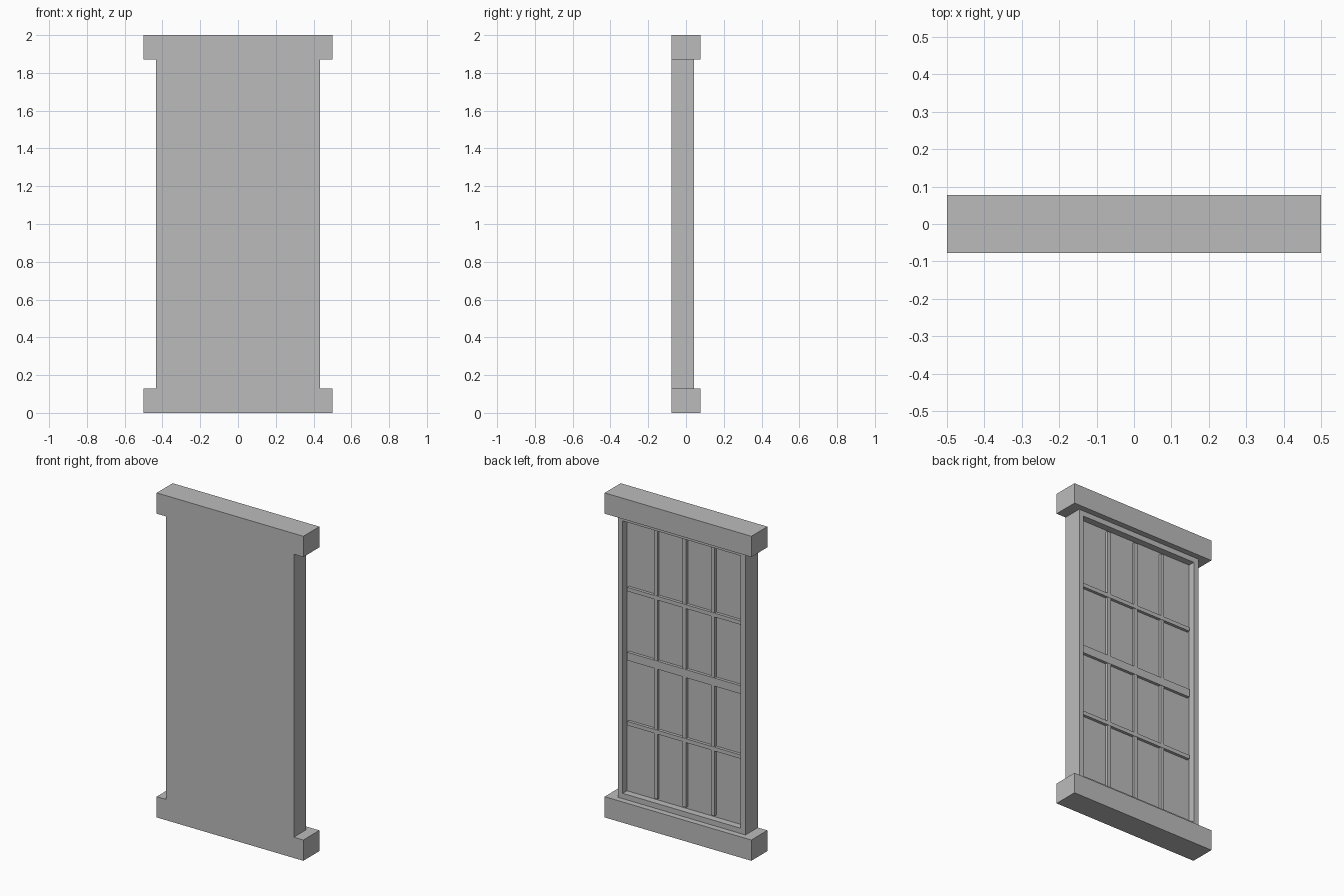
import bpy
import bmesh
from mathutils import Vector

cube = bpy.data.objects.get("Cube")
if cube:
    bpy.data.objects.remove(cube, do_unlink=True)

GREY = (0.5, 0.5, 0.5, 1.0)
grey = bpy.data.materials.new("plain grey")
grey.use_nodes = True
grey.diffuse_color = GREY
grey.node_tree.nodes["Principled BSDF"].inputs["Base Color"].default_value = GREY

# Main dimensions
HALF_DEPTH = 0.078
BODY_HALF = 0.435
BODY_BACK = 0.042
LEDGE = 0.128
BORDER = 0.046
PANE_Y = 0.0
OPEN_HALF = BODY_HALF - BORDER
OPEN_BOTTOM, OPEN_TOP = LEDGE + BORDER, 2 - LEDGE - BORDER


def box(name, low, high, edit=None):
    """Axis-aligned box between two corners, with an optional bmesh edit."""
    low, high = Vector(low), Vector(high)
    bm = bmesh.new()
    bmesh.ops.create_cube(bm, size=1)
    for v in bm.verts:
        v.co = (low + high) / 2 + v.co * (high - low)
    if edit:
        edit(bm)
    mesh = bpy.data.meshes.new(name)
    bm.to_mesh(mesh)
    bm.free()
    mesh.materials.append(grey)
    obj = bpy.data.objects.new(name, mesh)
    bpy.context.collection.objects.link(obj)
    return obj


def recess_back(bm):
    """Inset the back face and push it in to leave a frame around the panes."""
    bm.normal_update()
    back = max(bm.faces, key=lambda f: f.calc_center_median().y)
    bmesh.ops.inset_region(bm, faces=[back], thickness=BORDER)
    inner = bmesh.ops.extrude_face_region(bm, geom=[back])["geom"]
    bmesh.ops.delete(bm, geom=[back], context='FACES_ONLY')
    for v in inner:
        if isinstance(v, bmesh.types.BMVert):
            v.co.y = PANE_Y
    bmesh.ops.recalc_face_normals(bm, faces=bm.faces)


# Sill, lintel and the recessed window body
box("sill", (-0.5, -HALF_DEPTH, 0), (0.5, HALF_DEPTH, LEDGE))
box("lintel", (-0.5, -HALF_DEPTH, 2 - LEDGE), (0.5, HALF_DEPTH, 2))
box("window_body", (-BODY_HALF, -HALF_DEPTH, LEDGE),
    (BODY_HALF, BODY_BACK, 2 - LEDGE), recess_back)

# Upright glazing bars
for i, x in enumerate((-OPEN_HALF / 2, 0, OPEN_HALF / 2)):
    box(f"upright_bar_{i + 1}", (x - 0.012, PANE_Y, OPEN_BOTTOM),
        (x + 0.012, 0.016, OPEN_TOP))

# Cross bars, with a thicker meeting rail in the middle
rows = (("lower_cross_bar", (OPEN_BOTTOM + 1) / 2, 0.012),
        ("meeting_rail", 1, 0.025),
        ("upper_cross_bar", (OPEN_TOP + 1) / 2, 0.012))
for name, z, half in rows:
    box(name, (-OPEN_HALF, PANE_Y, z - half), (OPEN_HALF, 0.018, z + half))
